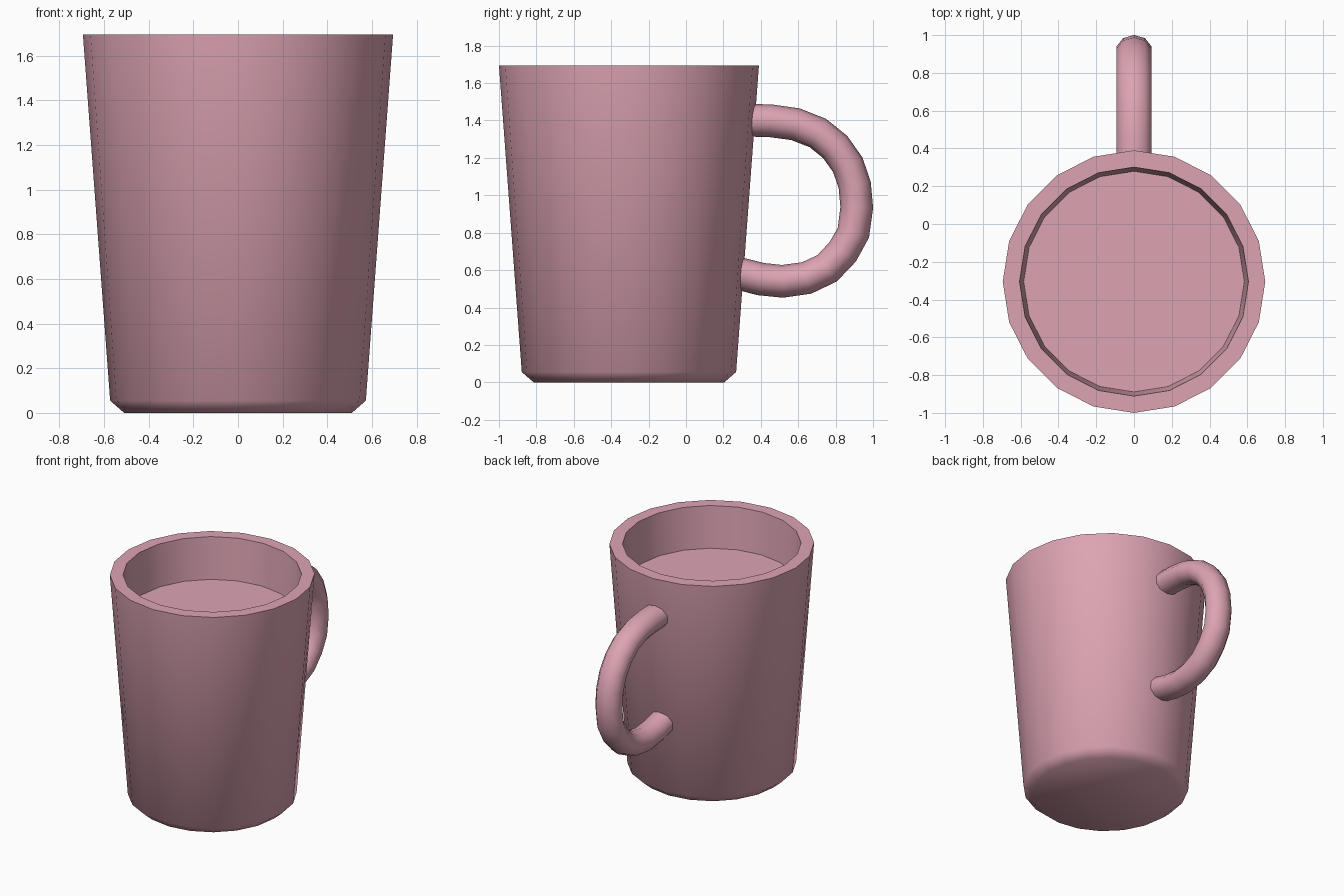
import bpy, bmesh, math
from mathutils import Vector

if "Cube" in bpy.data.objects:
    bpy.data.objects.remove(bpy.data.objects["Cube"])

CENTRE_Y = -0.305

pink = bpy.data.materials.new("pink_ceramic")
pink.diffuse_color = (0.72, 0.37, 0.45, 1)
pink.use_nodes = True
pink.node_tree.nodes["Principled BSDF"].inputs["Base Color"].default_value = pink.diffuse_color


def skin_rings(name, rings):
    """Join equal rings of points into a closed, smooth-shaded tube."""
    bm = bmesh.new()
    loops = [[bm.verts.new(p) for p in ring] for ring in rings]
    n = len(loops[0])
    for a, b in zip(loops, loops[1:]):
        for i in range(n):
            j = (i + 1) % n
            bm.faces.new((a[i], a[j], b[j], b[i]))
    bm.faces.new(loops[0][::-1])
    bm.faces.new(loops[-1])
    bmesh.ops.recalc_face_normals(bm, faces=bm.faces)
    mesh = bpy.data.meshes.new(name)
    bm.to_mesh(mesh)
    bm.free()
    mesh.materials.append(pink)
    obj = bpy.data.objects.new(name, mesh)
    bpy.context.collection.objects.link(obj)
    bpy.ops.object.select_all(action='DESELECT')
    obj.select_set(True)
    bpy.context.view_layer.objects.active = obj
    bpy.ops.object.shade_smooth_by_angle(angle=math.radians(60))
    return obj


# Cup: 20-sided profile from the base, over the rim, down to the drink surface
profile = [(0.51, 0.0), (0.573, 0.055), (0.695, 1.695), (0.606, 1.695), (0.584, 1.385)]
skin_rings("cup", [
    [(r * math.cos(math.tau * i / 20), CENTRE_Y + r * math.sin(math.tau * i / 20), z)
     for i in range(20)]
    for r, z in profile])

# Handle: 10-sided tube swept along a path in the YZ plane
path = [Vector((0, y, z)) for y, z in [
    (0.32, 1.402), (0.455, 1.398), (0.585, 1.38), (0.705, 1.333), (0.798, 1.258),
    (0.865, 1.163), (0.902, 1.055), (0.913, 0.935), (0.895, 0.80), (0.838, 0.698),
    (0.755, 0.61), (0.645, 0.558), (0.515, 0.54), (0.40, 0.552), (0.27, 0.585)]]
rings = []
for k, p in enumerate(path):
    tangent = (path[min(k + 1, len(path) - 1)] - path[max(k - 1, 0)]).normalized()
    outward = Vector((1, 0, 0)).cross(tangent) * -1
    rings.append([p + outward * 0.0875 * math.cos(math.tau * i / 10)
                  + Vector((0.098 * math.sin(math.tau * i / 10), 0, 0))
                  for i in range(10)])
skin_rings("handle", rings)
